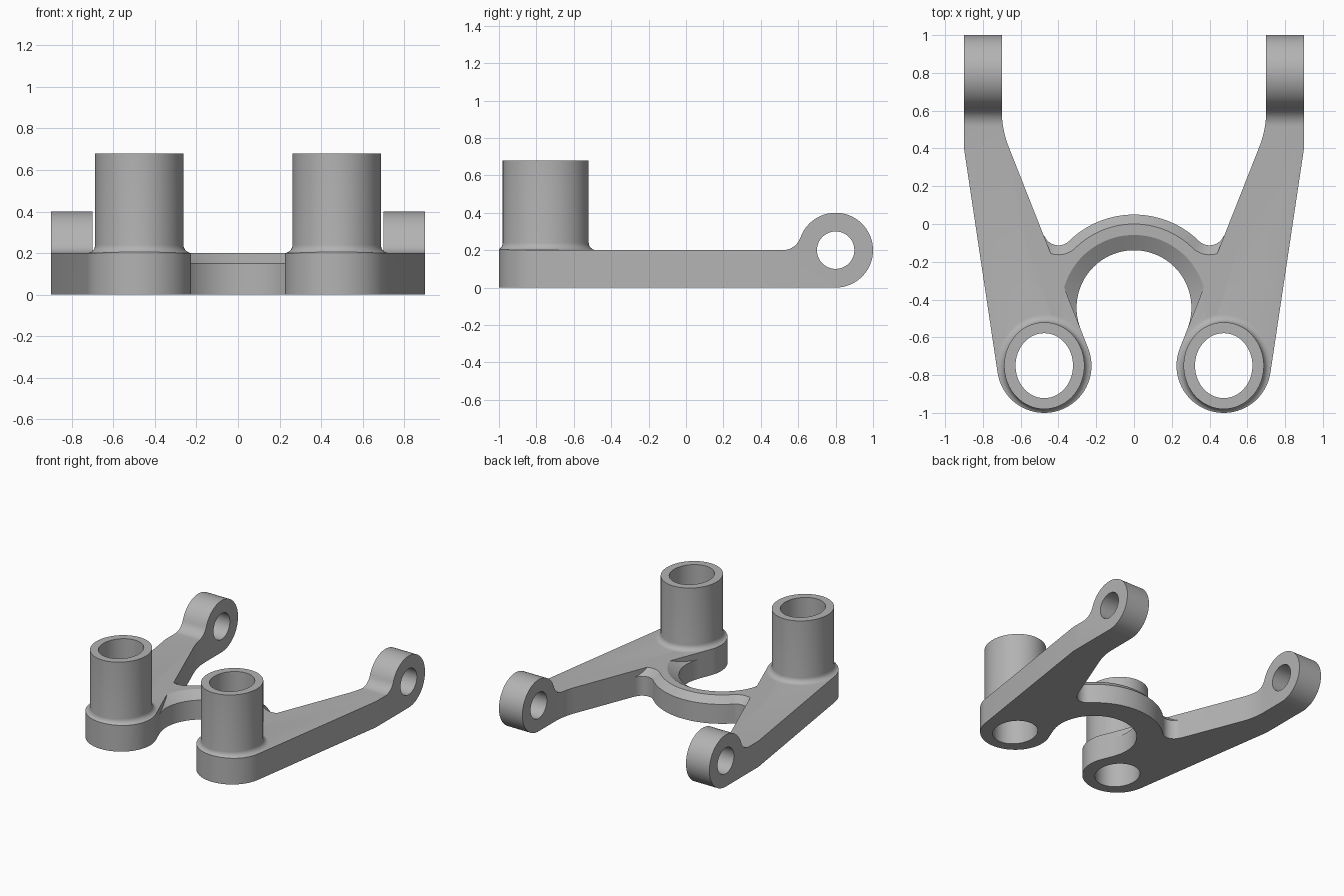
import bpy, bmesh
from math import sin, cos, radians, sqrt

cube = bpy.data.objects.get("Cube")
if cube:
    bpy.data.objects.remove(cube, do_unlink=True)

metal = bpy.data.materials.new("satin grey metal")
metal.use_nodes = True
grey = (0.45, 0.45, 0.45, 1)
metal.diffuse_color = grey
metal.node_tree.nodes["Principled BSDF"].inputs["Base Color"].default_value = grey


def arc(cx, cy, rx, start, end, steps, ry=None):
    ry = rx if ry is None else ry
    angles = [radians(start + (end - start) * i / steps) for i in range(steps + 1)]
    return [(cx + rx * cos(a), cy + ry * sin(a)) for a in angles]


def loft(name, rings):
    """Closed solid through a list of closed rings of 3D points."""
    bm = bmesh.new()
    loops = [[bm.verts.new(p) for p in ring] for ring in rings]
    n = len(loops[0])
    for a, b in zip(loops, loops[1:]):
        for i in range(n):
            j = (i + 1) % n
            bm.faces.new((a[i], a[j], b[j], b[i]))
    bm.faces.new(loops[0])
    bm.faces.new(loops[-1])
    bmesh.ops.recalc_face_normals(bm, faces=bm.faces)
    mesh = bpy.data.meshes.new(name)
    bm.to_mesh(mesh)
    bm.free()
    mesh.materials.append(metal)
    obj = bpy.data.objects.new(name, mesh)
    bpy.context.collection.objects.link(obj)
    return obj


def apply(obj, mod):
    bpy.context.view_layer.objects.active = obj
    bpy.ops.object.modifier_apply(modifier=mod.name)


def combine(obj, other, operation):
    mod = obj.modifiers.new(operation, 'BOOLEAN')
    mod.operation, mod.solver, mod.object = operation, 'EXACT', other
    apply(obj, mod)
    bpy.data.objects.remove(other, do_unlink=True)


def along_z(name, outline, z0, z1):
    return loft(name, [[(x, y, z) for x, y in outline] for z in (z0, z1)])


def along_x(name, outline, x0, x1):
    return loft(name, [[(x, y, z) for y, z in outline] for x in (x0, x1)])


BOSS_X, BOSS_Y, THICK = 0.475, -0.75, 0.2
EYE_Y, EYE_R = 0.8, 0.2

# Side profile: flat arm, fillet, round hinge eye
side = [(-1.1, THICK), (-1.1, 0)]
side += arc(EYE_Y, EYE_R, EYE_R, -90, 160.5, 48)
side += arc(0.517, 0.3, 0.1, -19.5, -90, 12)
body = along_x("yoke_bracket", side, 0.1, 1.1)

# Oval tube with a flared foot
flare = 0.04
foot = [(flare, 0.1)]
foot += [(flare - flare * sin(radians(a)), THICK + flare - flare * cos(radians(a)))
         for a in range(0, 91, 15)]
foot.append((0, 0.68))
tube = loft("tube", [[(x, y, z) for x, y in
                      arc(BOSS_X, BOSS_Y, 0.2125 + d, 0, 354.375, 63, 0.23 + d)]
                     for d, z in foot])
combine(body, tube, 'UNION')

# Arm plan: round boss, straight tapering edges, eased bend at the eye
bend = [(0.7, 0.6), (0.7, 0.5), (0.662, 0.405)]
plan = arc(BOSS_X, BOSS_Y, 0.25, 158.5, 351.5, 48)
plan += [(0.9, 0.4), (0.9, 1.1), (0.7, 1.1)]
for i in range(9):
    t = i / 8
    plan.append(tuple((1 - t) ** 2 * a + 2 * t * (1 - t) * b + t * t * c
                      for a, b, c in zip(*bend)))
combine(body, along_z("arm_plan", plan, -0.1, 0.8), 'INTERSECT')

# Bores through the tube and the hinge eye
bore = arc(BOSS_X, BOSS_Y, 0.152, 0, 354.375, 63, 0.172)
combine(body, along_z("tube_bore", bore, -0.2, 0.9), 'DIFFERENCE')
pin = arc(EYE_Y, EYE_R, 0.1, 0, 352.5, 47)
combine(body, along_x("pin_bore", pin, 0.5, 1.2), 'DIFFERENCE')

# Second arm
mirror = body.modifiers.new("mirror", 'MIRROR')
mirror.use_mirror_merge = False
apply(body, mirror)

# Arched bridge with chamfered top edges, blended into the arms
CY, FX, FY = -0.443, 0.40, -0.033


def outer(arch_r, blend_r):
    return (arc(FX, FY, blend_r, 338.5, 225.7, 16)
            + arc(0, CY, arch_r, 45.7, 90, 16)[1:])


inner_low = arc(0, CY, 0.304, -21.5, 90, 32)
inner_top = arc(0, CY, 0.385, -21.5, 90, 32)
outer_top, outer_low = outer(0.443, 0.13), outer(0.493, 0.08)
half = []
for a, b, c, d in zip(inner_low, inner_top, outer_top, outer_low):
    half.append([(*a, 0), (*a, 0.15), (*b, THICK), (*c, THICK), (*d, 0.15), (*d, 0)])
half.insert(0, [(x + 0.05, y, z) for x, y, z in half[0]])
other_half = [[(-x, y, z) for x, y, z in ring] for ring in reversed(half[:-1])]
combine(body, loft("bridge", half + other_half), 'UNION')

# Smooth round surfaces, crisp edges
bpy.ops.object.select_all(action='DESELECT')
body.select_set(True)
bpy.context.view_layer.objects.active = body
bpy.ops.object.shade_smooth_by_angle(angle=radians(25))
